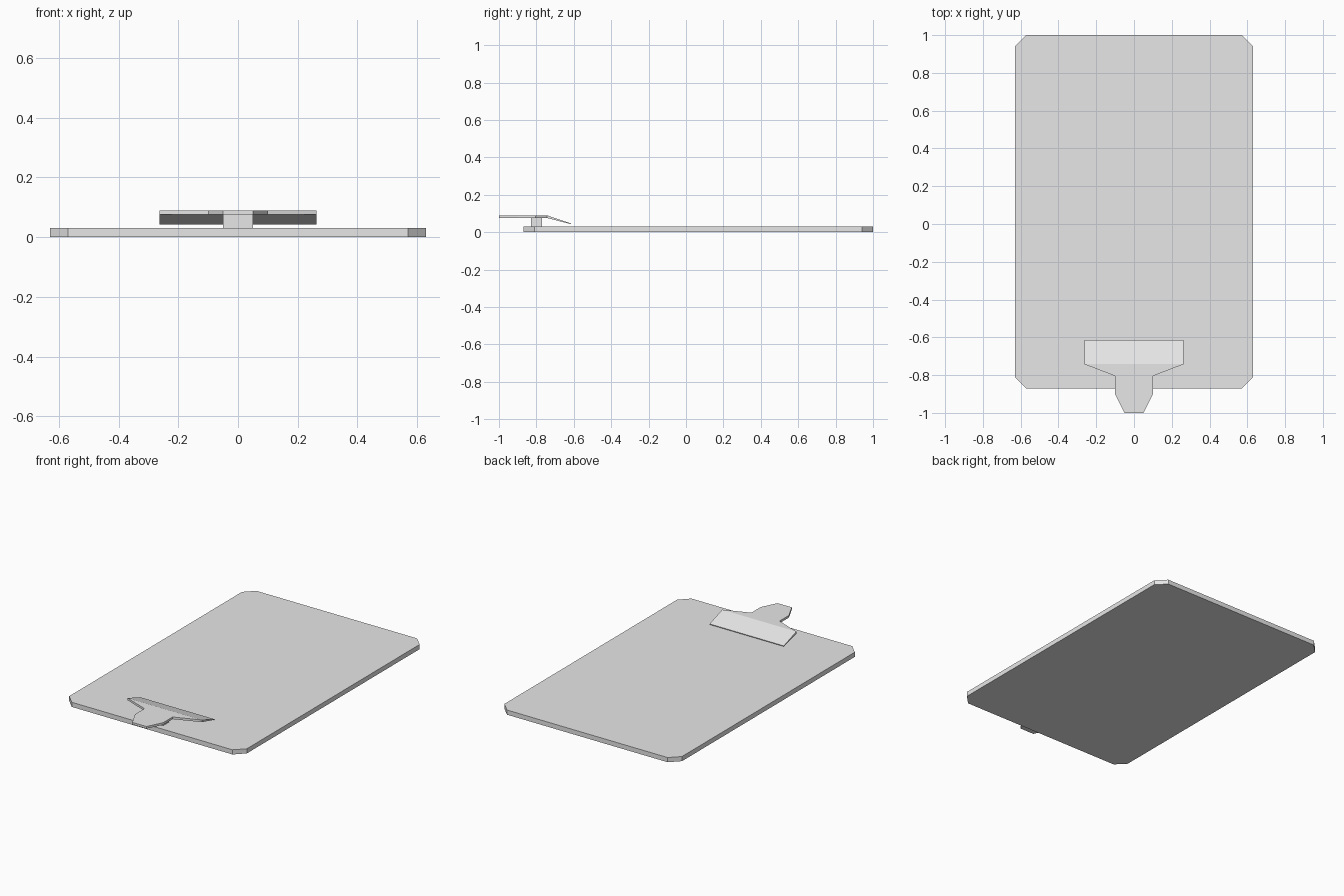
import bpy
import bmesh

cube = bpy.data.objects.get("Cube")
if cube:
    bpy.data.objects.remove(cube, do_unlink=True)

# Single grey finish
grey = bpy.data.materials.new("light_grey")
grey.use_nodes = True
grey.diffuse_color = (0.8, 0.8, 0.8, 1)
grey.node_tree.nodes["Principled BSDF"].inputs["Base Color"].default_value = (0.8, 0.8, 0.8, 1)


def add_plate(name, half_outline, bottom, top, jaw_end=None):
    """Extrude an outline mirrored in x; jaw_end draws the rear face out and down."""
    outline = half_outline + [(-x, y) for x, y in reversed(half_outline)]
    bm = bmesh.new()
    face = bm.faces.new([bm.verts.new((x, y, bottom)) for x, y in outline])
    extruded = bmesh.ops.extrude_face_region(bm, geom=[face])["geom"]
    for v in extruded:
        if isinstance(v, bmesh.types.BMVert):
            v.co.z = top
    bmesh.ops.recalc_face_normals(bm, faces=bm.faces)
    if jaw_end:
        y, low, high = jaw_end
        middle = (bottom + top) / 2
        rear = max(bm.faces, key=lambda f: f.calc_center_median().y)
        tip = bmesh.ops.extrude_discrete_faces(bm, faces=[rear])["faces"][0]
        for v in tip.verts:
            v.co.y = y
            v.co.z = high if v.co.z > middle else low
        bmesh.ops.recalc_face_normals(bm, faces=bm.faces)
    mesh = bpy.data.meshes.new(name)
    bm.to_mesh(mesh)
    bm.free()
    mesh.materials.append(grey)
    obj = bpy.data.objects.new(name, mesh)
    bpy.context.collection.objects.link(obj)


# Board with clipped corners
add_plate("board", [(0.57, -0.87), (0.63, -0.81), (0.63, 0.94), (0.57, 1.0)], 0, 0.03)

# Post holding the clip
add_plate("clip_post", [(0.05, -0.83), (0.05, -0.77)], 0.03, 0.078)

# Clip lever with its sloping jaw
add_plate("clip", [(0.05, -1.0), (0.1, -0.9), (0.1, -0.805), (0.263, -0.742)],
          0.076, 0.09, jaw_end=(-0.615, 0.043, 0.047))
